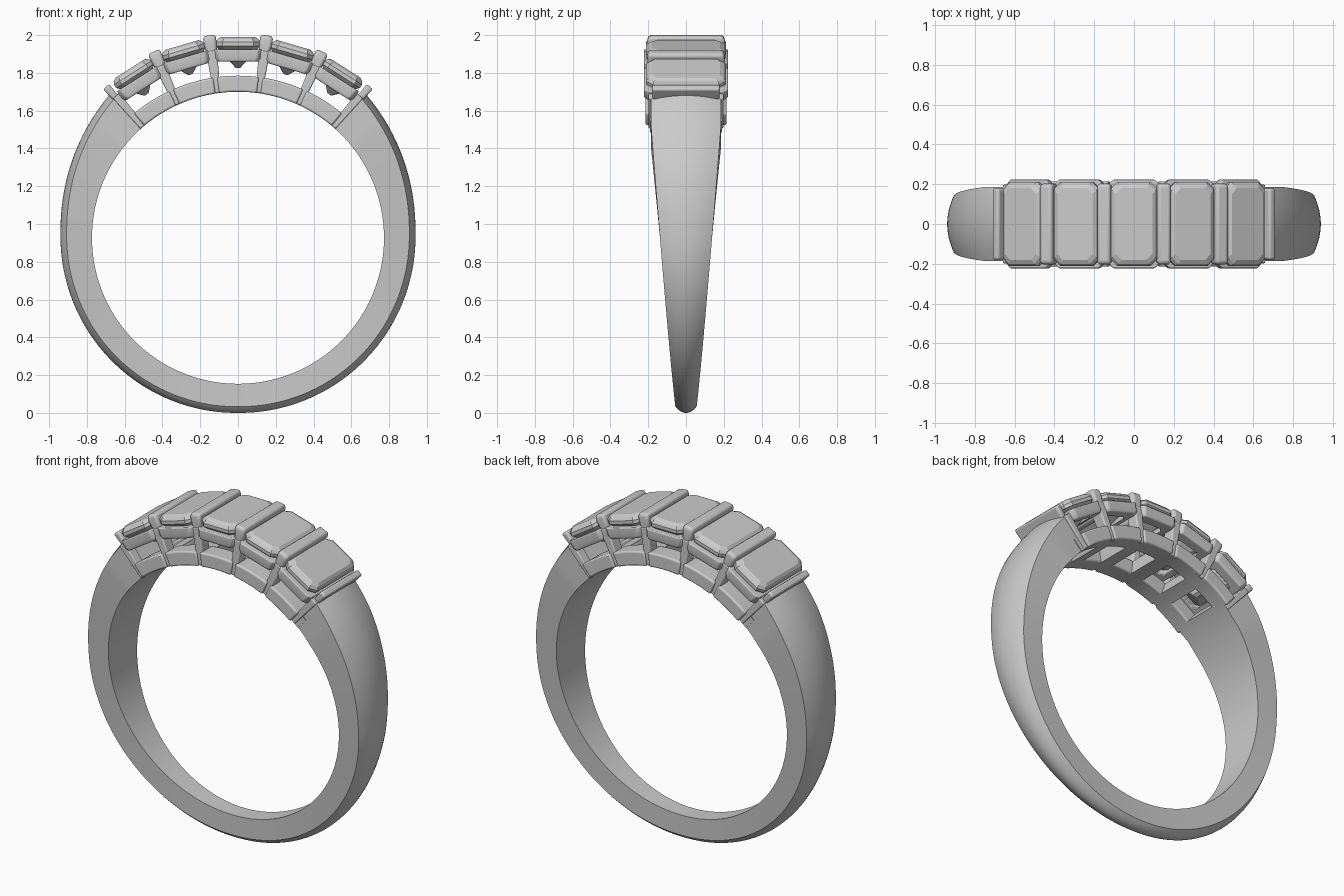
import bpy, bmesh
from math import sin, cos, pi, radians
from mathutils import Matrix

if "Cube" in bpy.data.objects:
    bpy.data.objects.remove(bpy.data.objects["Cube"])

CZ = 0.927      # height of the finger-hole centre
RI = 0.773      # finger-hole radius
STEP = 16.25    # angle between stones


def finish(name, bm, bevel=0.0, smooth=True):
    bmesh.ops.recalc_face_normals(bm, faces=bm.faces)
    me = bpy.data.meshes.new(name)
    bm.to_mesh(me)
    bm.free()
    ob = bpy.data.objects.new(name, me)
    bpy.context.collection.objects.link(ob)
    if bevel:
        m = ob.modifiers.new("bevel", 'BEVEL')
        m.width, m.segments, m.limit_method = bevel, 3, 'ANGLE'
        m.angle_limit = radians(40)
    if smooth:
        bpy.ops.object.select_all(action='DESELECT')
        ob.select_set(True)
        bpy.context.view_layer.objects.active = ob
        bpy.ops.object.shade_smooth_by_angle(angle=radians(35))
    return ob


def skin(bm, rings, closed=False):
    n = len(rings[0])
    pairs = list(zip(rings, rings[1:])) + ([(rings[-1], rings[0])] if closed else [])
    for a, b in pairs:
        for i in range(n):
            j = (i + 1) % n
            bm.faces.new((a[i], a[j], b[j], b[i]))
    if not closed:
        bm.faces.new(rings[0])
        bm.faces.new(rings[-1])


def sweep(name, a0, a1, steps, profile, bevel=0.0):
    """Sweep a (radius, y) profile round the finger hole; angles from the top."""
    bm = bmesh.new()
    rings = []
    for k in range(steps + 1):
        a = a0 + (a1 - a0) * k / steps
        s, c = sin(radians(a)), cos(radians(a))
        rings.append([bm.verts.new((r * s, y, CZ + r * c)) for r, y in profile(a)])
    skin(bm, rings)
    return finish(name, bm, bevel)


def loft(name, angle, levels, y=0.0, bevel=0.0, closed=False, smooth=True):
    """Stack cut-corner rectangles (radius, half x, half y, corner cut) radially."""
    bm = bmesh.new()
    rings = []
    for r, hx, hy, c in levels:
        if c:
            pts = [(hx, hy - c), (hx - c, hy), (c - hx, hy), (-hx, hy - c),
                   (-hx, c - hy), (c - hx, -hy), (hx - c, -hy), (hx, c - hy)]
        else:
            pts = [(hx, hy), (-hx, hy), (-hx, -hy), (hx, -hy)]
        rings.append([bm.verts.new((px, py + y, r)) for px, py in pts])
    skin(bm, rings, closed)
    bm.transform(Matrix.Translation((0, 0, CZ)) @ Matrix.Rotation(radians(angle), 4, 'Y'))
    return finish(name, bm, bevel, smooth)


def rect(r0, r1, y0, y1):
    return lambda a: [(r0, y0), (r1, y0), (r1, y1), (r0, y1)]


# Tapered, domed band
def band_profile(a):
    f = abs(180 - a)
    R = 0.927 + 0.013 * min(f / 90, 1)
    if f > 90:
        R += 0.08 * ((f - 90) / 49) ** 1.5
    z = CZ - R * cos(radians(f))
    w = 0.056 + 0.13 * min(1, z / 1.55) ** 0.9
    drop = 0.033
    dome = [(R - drop * (k / 6) ** 2, w * k / 6) for k in range(-6, 7)]
    return [(RI, -w)] + dome + [(RI, w)]


sweep("band", 40.7, 319.3, 144, band_profile)

# Five stones, each with its upper seat and lower rails
for i in range(-2, 3):
    a = i * STEP
    loft(f"stone_{i + 3}", a, [
        (0.900, 0.012, 0.06, 0.004), (0.965, 0.075, 0.15, 0.02),
        (1.016, 0.118, 0.212, 0.035), (1.036, 0.118, 0.212, 0.035),
        (1.052, 0.108, 0.200, 0.032), (1.063, 0.092, 0.180, 0.028)], smooth=False)
    loft(f"seat_{i + 3}", a, [
        (0.932, 0.112, 0.216, 0.02), (0.950, 0.121, 0.223, 0.02),
        (0.998, 0.125, 0.223, 0.02), (0.998, 0.088, 0.175, 0.02),
        (0.932, 0.075, 0.155, 0.02)], bevel=0.006, closed=True)
    for s in (-1, 1):
        y0, y1 = sorted((s * 0.10, s * 0.215))
        sweep(f"rail_{i + 3}_{'front' if s < 0 else 'back'}", a - 7.4, a + 7.4, 8,
              rect(RI, 0.858, y0, y1), 0.01)

# Inner bridges, posts and top bars between the stones
for i in range(-3, 3):
    a = (i + 0.5) * STEP
    end = i in (-3, 2)
    n = i + 4
    sweep(f"bridge_{n}", a - 3.1, a + 3.1, 4, rect(RI, 0.852, -0.19, 0.19))
    if end:
        loft(f"end_bar_{n}", a + (0.5 if i > 0 else -0.5), [
            (0.96, 0.017, 0.175, 0), (1.062, 0.021, 0.18, 0)], bevel=0.012)
        for s in (-1, 1):
            loft(f"end_post_{n}_{s + 2}", a, [
                (0.774, 0.016, 0.03, 0), (0.99, 0.022, 0.03, 0)], y=s * 0.168, bevel=0.006)
    else:
        loft(f"prong_bar_{n}", a, [
            (0.975, 0.029, 0.2, 0), (1.05, 0.034, 0.205, 0), (1.082, 0.034, 0.2, 0)],
            bevel=0.016)
        for s in (-1, 1):
            loft(f"post_{n}_{s + 2}", a, [
                (0.774, 0.014, 0.037, 0), (0.87, 0.023, 0.037, 0),
                (1.0, 0.029, 0.037, 0)], y=s * 0.168, bevel=0.008)
